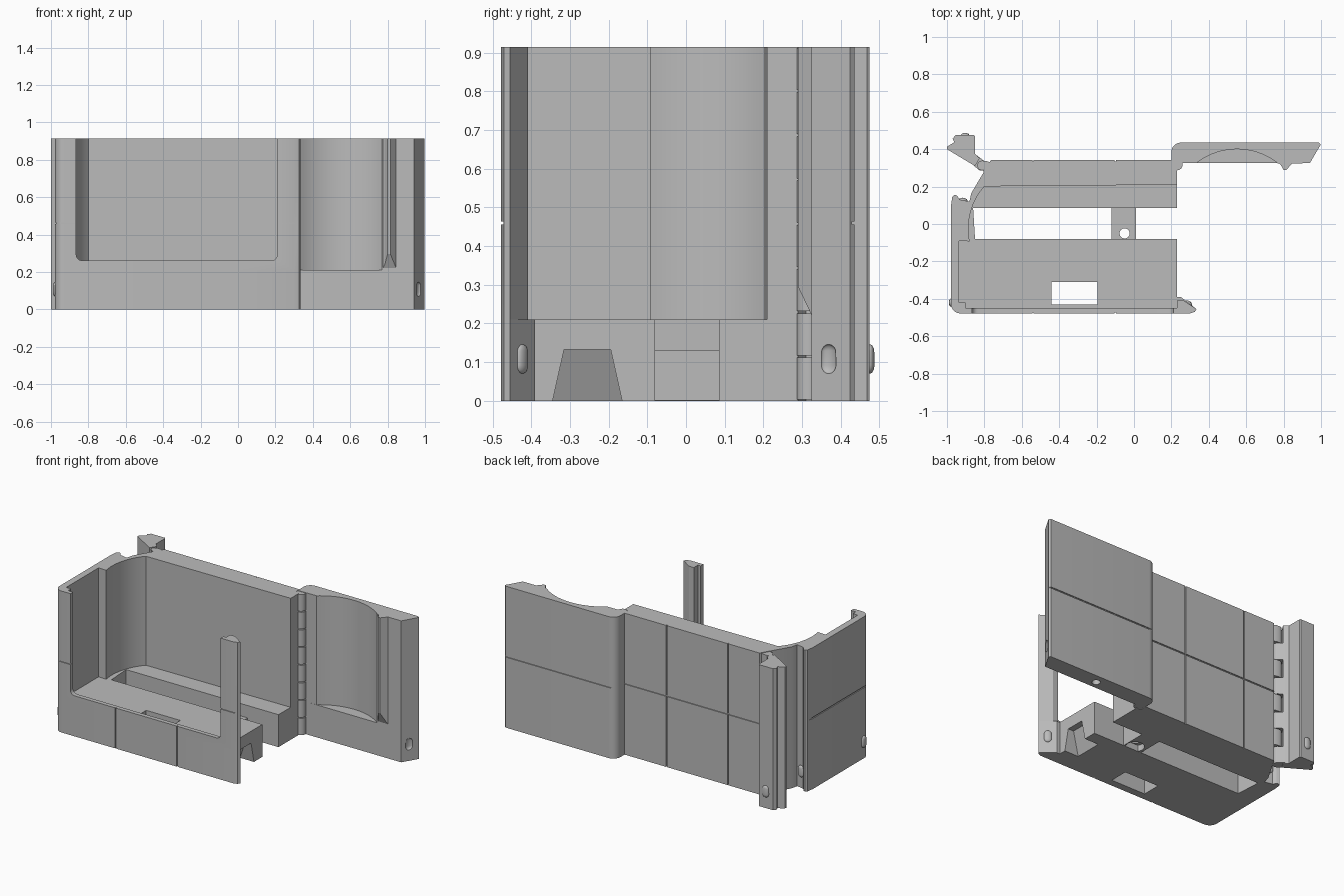
import bpy, bmesh, math
from mathutils import Matrix, Vector

if "Cube" in bpy.data.objects:
    bpy.data.objects.remove(bpy.data.objects["Cube"])

H, LEDGE, SEAM = 0.915, 0.21, 0.46
grey = bpy.data.materials.new("grey_plastic")
grey.use_nodes = True
grey.diffuse_color = (0.5, 0.5, 0.5, 1)
grey.node_tree.nodes["Principled BSDF"].inputs["Base Color"].default_value = (0.5, 0.5, 0.5, 1)


def finish(name, bm):
    bmesh.ops.recalc_face_normals(bm, faces=bm.faces)
    mesh = bpy.data.meshes.new(name)
    bm.to_mesh(mesh)
    bm.free()
    mesh.materials.append(grey)
    obj = bpy.data.objects.new(name, mesh)
    bpy.context.collection.objects.link(obj)
    return obj


def prism(name, pts, lo, hi, along_y=False):
    """Extrude a profile from lo to hi along z (or along y)."""
    bm = bmesh.new()
    place = (lambda a, b, h: (a, h, b)) if along_y else (lambda a, b, h: (a, b, h))
    face = bm.faces.new([bm.verts.new(place(a, b, lo)) for a, b in pts])
    out = bmesh.ops.extrude_face_region(bm, geom=[face])
    move = place(0, 0, hi - lo)
    bmesh.ops.translate(bm, vec=move, verts=[v for v in out["geom"] if isinstance(v, bmesh.types.BMVert)])
    return finish(name, bm)


def box(name, x, y, z):
    return prism(name, [(x[0], y[0]), (x[1], y[0]), (x[1], y[1]), (x[0], y[1])], *z)


def arc(cx, cy, r, start, end, n=8):
    return [(cx + r * math.cos(math.radians(start + (end - start) * i / n)),
             cy + r * math.sin(math.radians(start + (end - start) * i / n))) for i in range(n + 1)]


def arc3(a, m, b, n=20):
    """Circular arc from a through m to b (m sits on the chord's bisector)."""
    a, m, b = Vector(a), Vector(m), Vector(b)
    mid = (a + b) / 2
    s, c = (m - mid).length, (b - a).length / 2
    r = (s * s + c * c) / (2 * s)
    centre = m + (mid - m).normalized() * r
    t0 = math.atan2(a.y - centre.y, a.x - centre.x)
    t1 = math.atan2(b.y - centre.y, b.x - centre.x)
    d = (t1 - t0 + math.pi) % (2 * math.pi) - math.pi
    return arc(centre.x, centre.y, r, math.degrees(t0), math.degrees(t0 + d), n)


def combine(obj, tool, op="DIFFERENCE"):
    mod = obj.modifiers.new(op.lower(), "BOOLEAN")
    mod.operation, mod.solver, mod.object = op, "EXACT", tool
    bpy.context.view_layer.objects.active = obj
    bpy.ops.object.modifier_apply(modifier=mod.name)
    bpy.data.objects.remove(tool)


def smooth(obj):
    bpy.ops.object.select_all(action="DESELECT")
    obj.select_set(True)
    bpy.context.view_layer.objects.active = obj
    bpy.ops.object.shade_smooth_by_angle(angle=math.radians(25))


def pill(name, x, y, angle, depth=0.012):
    """Upright capsule; angle is the direction it faces."""
    bm = bmesh.new()
    bmesh.ops.create_uvsphere(bm, u_segments=24, v_segments=12, radius=0.022)
    for v in bm.verts:
        v.co.z += 0.016 if v.co.z > 0 else -0.016
    bmesh.ops.scale(bm, vec=(depth / 0.022, 1, 1), verts=bm.verts)
    bmesh.ops.transform(bm, verts=bm.verts, matrix=Matrix.Translation((x, y, 0.108))
                        @ Matrix.Rotation(math.radians(angle), 4, "Z"))
    return finish(name, bm)


# Case: low C-shaped base with tall walls standing on the same outline
outer_back = [(0.23, 0.29), (0.2, 0.31), (0.2, 0.342), (-0.765, 0.342), (-0.87, 0.165), (-0.88, 0.12),
              (-0.93, 0.13), (-0.945, 0.15), (-0.96, 0.157), (-0.972, 0.145), (-0.978, 0.1)]
outer_front = arc(-0.928, -0.428, 0.05, 180, 270) + [(0.3, -0.478), (0.325, -0.47), (0.335, -0.455)]
base = outer_back + outer_front + [(0.25, -0.39), (0.23, -0.39), (0.23, -0.08), (-0.85, -0.08),
                                   (-0.86, 0.085), (0.23, 0.085)]
curve = arc3((-0.865, -0.09), (-0.872, 0.07), (-0.81, 0.21), 14)
walls = outer_back + outer_front + [(0.265, -0.408), (0.23, -0.408), (0.23, -0.45), (-0.9, -0.45), (-0.9, -0.42),
                                    (-0.935, -0.42), (-0.935, -0.09)] + curve + [(0.23, 0.21)]
case = prism("case", base, 0, LEDGE)
combine(case, prism("walls", walls, LEDGE, H), "UNION")

# Front opening with rounded lower corners, flared toward the inside
opening = [(-0.865, 1.0)] + arc(-0.835, 0.292, 0.03, 180, 270, 6) + arc(0.18, 0.292, 0.03, 270, 360, 6) + [(0.21, 1.0)]
combine(case, prism("opening_cutter", opening, -0.6, -0.43, True))

# Floor window, end notch
combine(case, box("window_cutter", (-0.44, -0.195), (-0.43, -0.31), (-0.1, 0.5)))
bm = bmesh.new()
section = [(-0.345, -0.001), (-0.165, -0.001), (-0.195, 0.133), (-0.315, 0.133)]
rings = [[bm.verts.new((x - (0.06 if deep and z < 0 else 0), y, z)) for y, z in section]
         for x, deep in ((0.3, False), (0.19, True))]
bm.faces.new(rings[0])
bm.faces.new(rings[1][::-1])
for i in range(4):
    j = (i + 1) % 4
    bm.faces.new((rings[0][i], rings[1][i], rings[1][j], rings[0][j]))
combine(case, finish("notch_cutter", bm))

# Panel seams on the case
for x in (-0.54, -0.1):
    combine(case, box("seam", (x - 0.004, x + 0.004), (-0.5, -0.472), (-0.1, 0.5)))
    combine(case, box("seam", (x - 0.004, x + 0.004), (0.335, 0.4), (-0.1, 1)))
z = (SEAM - 0.004, SEAM + 0.004)
combine(case, box("seam", (-1.1, 0.4), (-0.6, -0.472), z))
combine(case, box("seam", (-1.1, 0.22), (0.336, 0.5), z))
combine(case, box("seam", (-1.1, -0.972), (-0.6, 0.13), z))
smooth(case)

# Bridge over the slot with a screw hole
bridge = box("screw_bridge", (-0.12, 0.01), (-0.085, 0.09), (0.001, 0.13))
combine(bridge, prism("hole", arc(-0.05, -0.05, 0.027, 0, 345, 23), -0.1, 0.5))
combine(bridge, prism("counterbore", arc(-0.05, -0.05, 0.055, 0, 345, 23), -0.1, 0.04))
smooth(bridge)

# Door: solid foot below, scooped panel above
edge = [(0.94, 0.325), (0.998, 0.424), (0.988, 0.435)] + arc(0.25, 0.385, 0.05, 90, 180) + [
    (0.2, 0.325), (0.26, 0.325)]
scoop = arc3((0.335, 0.325), (0.553, 0.4), (0.77, 0.325), 24)
door = prism("door", edge, 0, LEDGE)
combine(door, prism("door_panel", edge + scoop, LEDGE, H), "UNION")
combine(door, box("seam", (0.1, 1.1), (0.429, 0.5), z))
combine(door, pill("pill_recess", 0.967, 0.368, -30))
combine(door, prism("screw_hole", arc(0.6, 0.375, 0.025, 0, 345, 23), -0.1, 0.08))
smooth(door)

# Door rib with a tapered foot
rib = prism("door_rib", [(0.77, 0.33), (0.785, 0.315), (0.8, 0.289), (0.815, 0.289), (0.85, 0.33)], LEDGE, H)
for v in rib.data.vertices:
    if v.co.z < 0.5 and v.co.y < 0.32:
        v.co.z += (0.33 - v.co.y) * 2.1

# Clasp: hinged strip at the rear corner
clasp_pts = [(-1.0, 0.4), (-0.998, 0.415), (-0.96, 0.437), (-0.97, 0.455), (-0.955, 0.475), (-0.855, 0.475),
             (-0.85, 0.468), (-0.85, 0.375), (-0.825, 0.352), (-0.85, 0.31)]
clasp = prism("clasp", clasp_pts, 0, H)

# Hinge knuckles on both rear corners
STEP = H / 8
for i in range(8):
    lo, hi = i * STEP + 0.003, (i + 1) * STEP - 0.003
    smooth(prism("door_knuckle", arc(0.23, 0.317, 0.03, 0, 345, 23), lo, hi))
    if i % 2 == 0:
        smooth(prism("clasp_knuckle", [(-0.85, 0.374), (-0.86, 0.315)] + arc(-0.815, 0.313, 0.028, 240, 410, 10), lo, hi))
    else:
        smooth(prism("case_knuckle", [(-0.77, 0.33), (-0.79, 0.337)] + arc(-0.812, 0.313, 0.026, 70, 290, 10)
                     + [(-0.81, 0.25)], lo, hi))

# Snap bumps
for name, x, y, a in (("tip_bump", 0.292, -0.424, 55), ("wall_bump", -0.978, -0.42, 180),
                      ("clasp_bump", -0.903, 0.475, 90), ("tab_bump", -0.912, 0.128, 80)):
    smooth(pill(name, x, y, a))
